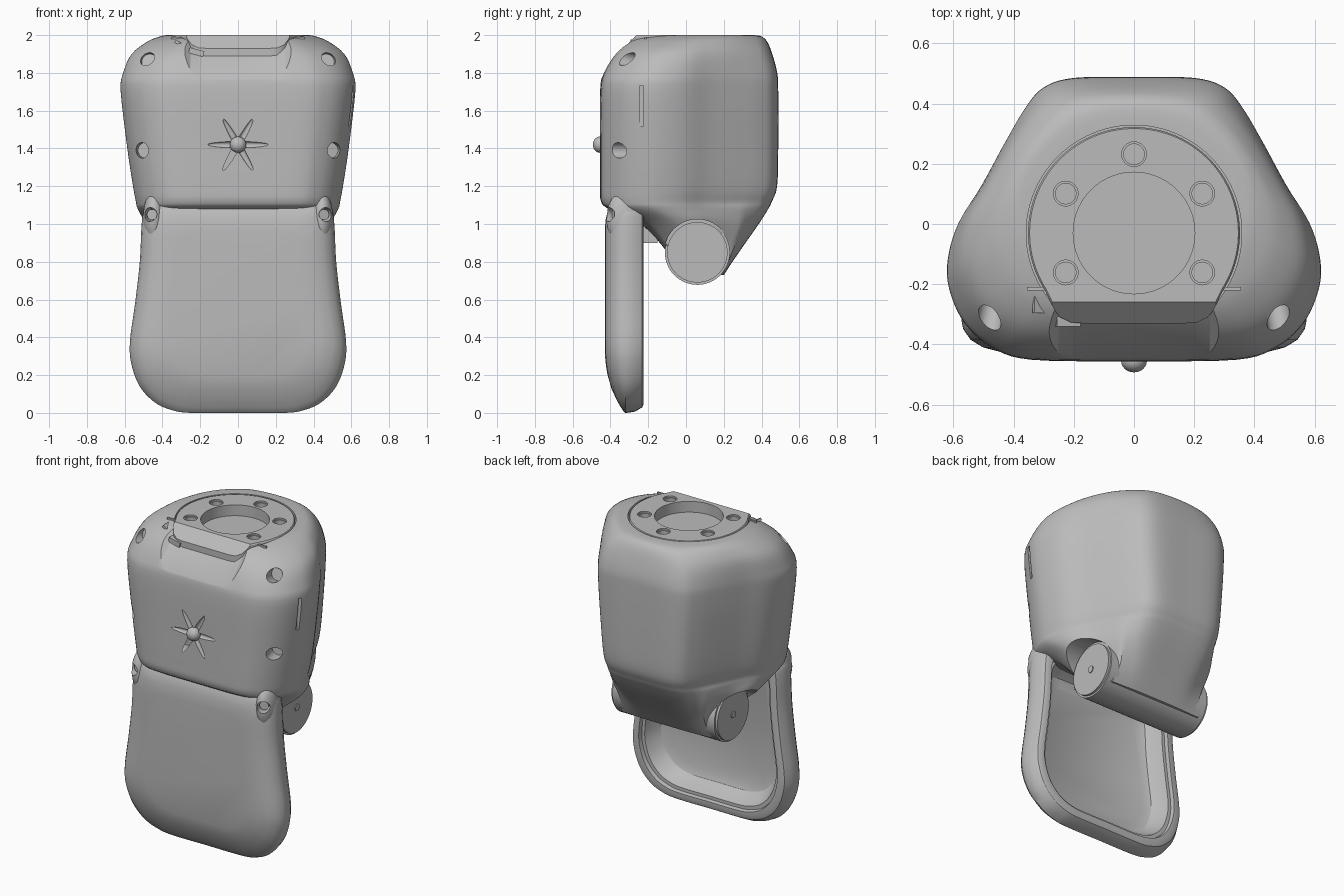
import bpy, bmesh, math
from mathutils import Vector, Matrix

if "Cube" in bpy.data.objects:
    bpy.data.objects.remove(bpy.data.objects["Cube"])

grey = bpy.data.materials.new("plain_grey")
grey.use_nodes = True
COLOUR = (0.5, 0.5, 0.5, 1)
grey.diffuse_color = COLOUR
grey.node_tree.nodes["Principled BSDF"].inputs["Base Color"].default_value = COLOUR


def finish(name, bm):
    bmesh.ops.recalc_face_normals(bm, faces=bm.faces)
    mesh = bpy.data.meshes.new(name)
    bm.to_mesh(mesh)
    bm.free()
    ob = bpy.data.objects.new(name, mesh)
    mesh.materials.append(grey)
    bpy.context.collection.objects.link(ob)
    return ob


def spline(points, steps):
    """Open Catmull-Rom curve through tuples of any size."""
    p = [points[0]] + list(points) + [points[-1]]
    out = []
    for a, b, c, d in zip(p, p[1:], p[2:], p[3:]):
        for i in range(steps):
            t = i / steps
            out.append(tuple(0.5 * (2 * q + (r - o) * t + (2 * o - 5 * q + 4 * r - s) * t * t
                                    + (3 * q - o - 3 * r + s) * t ** 3)
                             for o, q, r, s in zip(a, b, c, d)))
    return out + [tuple(points[-1])]


def mirrored(half):
    """Close a half outline that starts and ends on the centre line."""
    return half + [(-x, y) for x, y in reversed(half[1:-1])]


def loft(name, rings):
    bm = bmesh.new()
    loops = [[bm.verts.new(v) for v in ring] for ring in rings]
    for a, b in zip(loops, loops[1:]):
        for i in range(len(a)):
            j = (i + 1) % len(a)
            bm.faces.new((a[i], a[j], b[j], b[i]))
    bm.faces.new(loops[0])
    bm.faces.new(loops[-1])
    return finish(name, bm)


def rod(name, centre, axis, radius, length, segments=40):
    bm = bmesh.new()
    turn = Vector(axis).to_track_quat('Z', 'Y').to_matrix().to_4x4()
    bmesh.ops.create_cone(bm, cap_ends=True, segments=segments, radius1=radius, radius2=radius,
                          depth=length, matrix=Matrix.Translation(centre) @ turn)
    return finish(name, bm)


def ball(name, centre, scale, turn=0):
    bm = bmesh.new()
    bmesh.ops.create_uvsphere(bm, u_segments=24, v_segments=16, radius=1,
                              matrix=Matrix.Translation(centre) @ Matrix.Rotation(turn, 4, 'Y')
                              @ Matrix.Diagonal((*scale, 1)))
    return finish(name, bm)


def box(name, centre, size, turn=0):
    bm = bmesh.new()
    bmesh.ops.create_cube(bm, size=1, matrix=Matrix.Translation(centre)
                          @ Matrix.Rotation(turn, 4, 'Y') @ Matrix.Diagonal((*size, 1)))
    return finish(name, bm)


def cut(ob, cutters):
    bpy.context.view_layer.objects.active = ob
    for c in cutters:
        c.hide_render = True
        mod = ob.modifiers.new("cut", 'BOOLEAN')
        mod.operation, mod.solver, mod.object = 'DIFFERENCE', 'EXACT', c
        bpy.ops.object.modifier_apply(modifier=mod.name)
        bpy.data.objects.remove(c)


# Housing: plan outline lofted up, rounder at the top and squarer at the hinge
plan = mirrored(spline([(0, .49), (.2, .487), (.3, .455), (.36, .385), (.42, .28), (.5, .13),
                        (.58, 0), (.615, -.12), (.61, -.22), (.56, -.33), (.47, -.41),
                        (.34, -.45), (0, -.455)], 5))
# height, half width, front, back, squareness (negative is round)
levels = spline([(2, .38, -.23, .36, -.95), (1.993, .42, -.26, .4, -.75), (1.965, .49, -.32, .43, -.5),
                 (1.9, .57, -.385, .457, -.25), (1.8, .61, -.437, .483, -.08),
                 (1.7, .62, -.455, .488, 0), (1.4, .585, -.455, .488, 0),
                 (1.2, .555, -.455, .482, 0), (1.12, .54, -.45, .455, 0), (1.08, .53, -.41, .435, .05),
                 (1, .485, -.24, .385, .15), (.85, .385, -.1, .28, .45), (.73, .36, -.05, .2, .8)], 4)
rings = []
for z, w, front, back, k in levels:
    ring = []
    for x, y in plan:
        u, v = x / .617, (y - .0175) / .4725
        div = max(abs(u), abs(v)) if k > 0 else math.hypot(u, v)
        s = 1 + abs(k) * (1 / div - 1)
        ring.append((u * s * w, (front + back) / 2 + v * s * (back - front) / 2, z))
    rings.append(ring)
housing = loft("housing", rings)

SIDES = (1, -1)
PIVOT_Y, PIVOT_Z, PLATE_Y = .06, .85, -.03
notch = [(-.2, 1.89), (.2, 1.89), (.25, 1.91), (.35, 2.01), (.35, 2.5),
         (-.35, 2.5), (-.35, 2.01), (-.25, 1.91)]
cutters = [rod("plate_seat", (0, PLATE_Y, 2.03), (0, 0, 1), .358, .2, 96),
           loft("front_scoop", [[(x, y, z + y + .33) for x, z in notch] for y in (-.6, -.2)]),
           box("side_slot", (.61, -.235, 1.625), (.06, .022, .21))]
for s in SIDES:
    cutters += [rod("upper_screw", (s * .485, -.34, 1.88), (s * .2, -1, .25), .041, .17),
                rod("lower_screw", (s * .51, -.365, 1.39), (s * .25, -1, 0), .041, .17),
                rod("hinge_seat", (s * .47, PIVOT_Y, PIVOT_Z), (1, 0, 0), .175, .2, 64)]
for i in range(3):
    cutters.append(ball("star_groove", (0, -.455, 1.42), (.16, .016, .017), i * math.pi / 3))
cut(housing, cutters)
ball("front_button", (0, -.455, 1.42), (.043, .038, .043))

# Mounting plate with a front tongue that slopes down
arc = [(.352 * math.sin(math.radians(a)), PLATE_Y + .352 * math.cos(math.radians(a)))
       for a in range(0, 124, 3)]
outline = mirrored(arc + [(.265, -.285), (.245, -.31), (.21, -.327), (.17, -.33), (0, -.33)])
plate = loft("mounting_plate", [[(x * k, y * k, z) for x, y in outline]
                                for z, k in ((1.89, 1), (1.992, 1), (2, .985))])
slope = [(-.25, 2.01), (-.5, 2.01), (-.5, 1.76)]
holes = [loft("tongue_slope", [[(x, y, z) for y, z in slope] for x in (-.5, .5)]),
         rod("centre_hole", (0, PLATE_Y, 1.95), (0, 0, 1), .202, .3, 72)]
for a in (0, 60, 120, 240, 300):
    a = math.radians(a)
    at = (.262 * math.sin(a), PLATE_Y + .262 * math.cos(a))
    holes += [rod("bolt_hole", (*at, 2), (0, 0, 1), .034, .12),
              rod("bolt_chamfer", (*at, 2), (0, 0, 1), .041, .02)]
cut(plate, holes)

# Small latch on the right of the tongue
box("latch_plate", (-.22, -.3, 1.91), (.08, .08, .03), .25)
box("latch_arm", (-.29, -.265, 1.945), (.1, .06, .015), .5)
for s in SIDES:
    box("latch_pin", (s * .32, -.215, 1.985), (.07, .012, .012))

# Hinge barrel with flat end discs and pins
rod("hinge_barrel", (0, PIVOT_Y, PIVOT_Z), (1, 0, 0), .172, .73, 64)
for s in SIDES:
    rod("hinge_disc", (s * .37, PIVOT_Y, PIVOT_Z), (1, 0, 0), .16, .02, 64)
    rod("hinge_pin", (s * .375, PIVOT_Y, PIVOT_Z), (1, 0, 0), .022, .02)
box("inner_stop", (0, -.2, .96), (.5, .1, .12))

# Lower shield: tray that opens to the back, with its front curling in at the foot
shield_half = spline([(0, 1.15), (.3, 1.15), (.44, 1.14), (.495, 1.08), (.51, 1), (.52, .8), (.545, .58),
                      (.572, .38), (.565, .26), (.52, .14), (.44, .055), (.35, .015), (.25, 0),
                      (0, 0)], 5)
shield = mirrored(shield_half)
section = [(-.43, .2), (-.426, .13), (-.41, .07), (-.385, .03), (-.35, .006), (-.32, 0), (-.27, .008),
           (-.232, .03), (-.225, .045), (-.225, .075), (-.25, .08), (-.25, .1), (-.3, .12),
           (-.345, .15), (-.365, .2)]
rings = []
for i, (y, d) in enumerate(section):
    ring = []
    for x, z in shield:
        z = .58 + (z - .58) * (1 - d / .58)
        curl = max(0, -.32 - y) * 6 * max(0, .35 - z) ** 2 if i < 6 else 0
        ring.append((x * (1 - d / .56), y + curl, z))
    rings.append(ring)
shield_ob = loft("lower_shield", rings)
lugs = [ball("shield_lug", (s * .445, -.33, 1.03), (.058, .092, .14)) for s in SIDES]
for s, lug in zip(SIDES, lugs):
    for part in (shield_ob, lug):
        cut(part, [rod("lug_hole", (s * .455, -.38, 1.05), (s * .35, -.95, 0), .037, .14)])
    rod("lug_screw", (s * .445, -.355, 1.05), (s * .35, -.95, 0), .028, .06)

# Smooth shading with crisp edges
bpy.ops.object.select_all(action='DESELECT')
for ob in bpy.context.collection.objects:
    if ob.type == 'MESH' and grey.name in ob.data.materials:
        ob.select_set(True)
        bpy.context.view_layer.objects.active = ob
bpy.ops.object.shade_smooth_by_angle(angle=math.radians(32))
